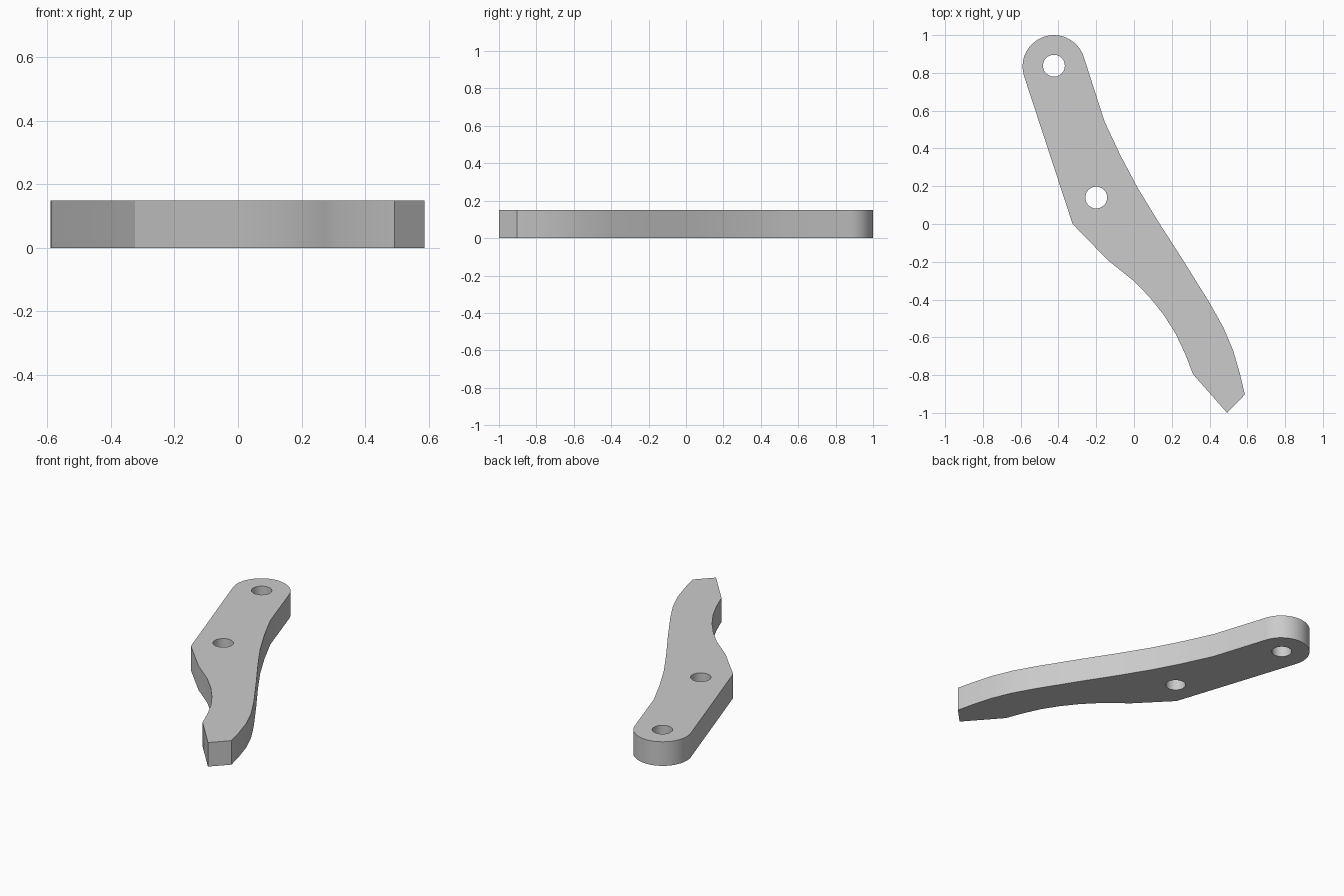
import bpy, bmesh
from math import sin, cos, radians
from mathutils import Vector

cube = bpy.data.objects.get("Cube")
if cube:
    bpy.data.objects.remove(cube, do_unlink=True)

THICKNESS = 0.15
EYE = (-0.424, 0.838)
PIVOT = (-0.2, 0.14)
HOLE_RADIUS = 0.058


def arc(centre, radius, start, end, steps):
    """Points along an arc, angles in degrees."""
    angles = [radians(start + (end - start) * i / steps) for i in range(steps + 1)]
    return [(centre[0] + radius * cos(a), centre[1] + radius * sin(a)) for a in angles]


def add_loop(bm, points):
    verts = [bm.verts.new((x, y, 0)) for x, y in points]
    return [bm.edges.new((v, verts[(i + 1) % len(verts)])) for i, v in enumerate(verts)]


# Outline: rounded head, straight flank, curved inner edge, pointed tip, outer edge
head = arc((-0.424, 0.834), 0.166, 17, 197, 20)
inner_edge = [(-0.325, 0), (-0.14, -0.19), (0, -0.303), (0.085, -0.39),
              (0.16, -0.485), (0.22, -0.58), (0.272, -0.69), (0.312, -0.795)]
tip = [(0.493, -1), (0.587, -0.903)]
outer_edge = [(0.56, -0.79), (0.525, -0.67), (0.472, -0.545), (0.4, -0.417),
              (0.265, -0.2), (0.13, 0.01), (0.02, 0.19), (-0.07, 0.36), (-0.155, 0.54)]

# Flat plate with two holes, then raised to full thickness
bm = bmesh.new()
edges = add_loop(bm, head + inner_edge + tip + outer_edge)
for centre in (EYE, PIVOT):
    edges += add_loop(bm, arc(centre, HOLE_RADIUS, 0, 345, 23))
bmesh.ops.triangle_fill(bm, edges=edges, use_beauty=True, normal=(0, 0, 1))
raised = bmesh.ops.extrude_face_region(bm, geom=bm.faces[:], use_keep_orig=True)
top = [g for g in raised["geom"] if isinstance(g, bmesh.types.BMVert)]
bmesh.ops.translate(bm, verts=top, vec=Vector((0, 0, THICKNESS)))
bmesh.ops.recalc_face_normals(bm, faces=bm.faces[:])

mesh = bpy.data.meshes.new("lever_arm")
bm.to_mesh(mesh)
bm.free()
lever = bpy.data.objects.new("lever_arm", mesh)
bpy.context.collection.objects.link(lever)

# Plain grey metal
grey = bpy.data.materials.new("plain_grey")
grey.use_nodes = True
colour = (0.6, 0.6, 0.6, 1)
grey.diffuse_color = colour
grey.node_tree.nodes["Principled BSDF"].inputs["Base Color"].default_value = colour
mesh.materials.append(grey)

# Smooth curved walls, crisp rims and corners
bpy.ops.object.select_all(action='DESELECT')
lever.select_set(True)
bpy.context.view_layer.objects.active = lever
bpy.ops.object.shade_smooth_by_angle(angle=radians(25))
